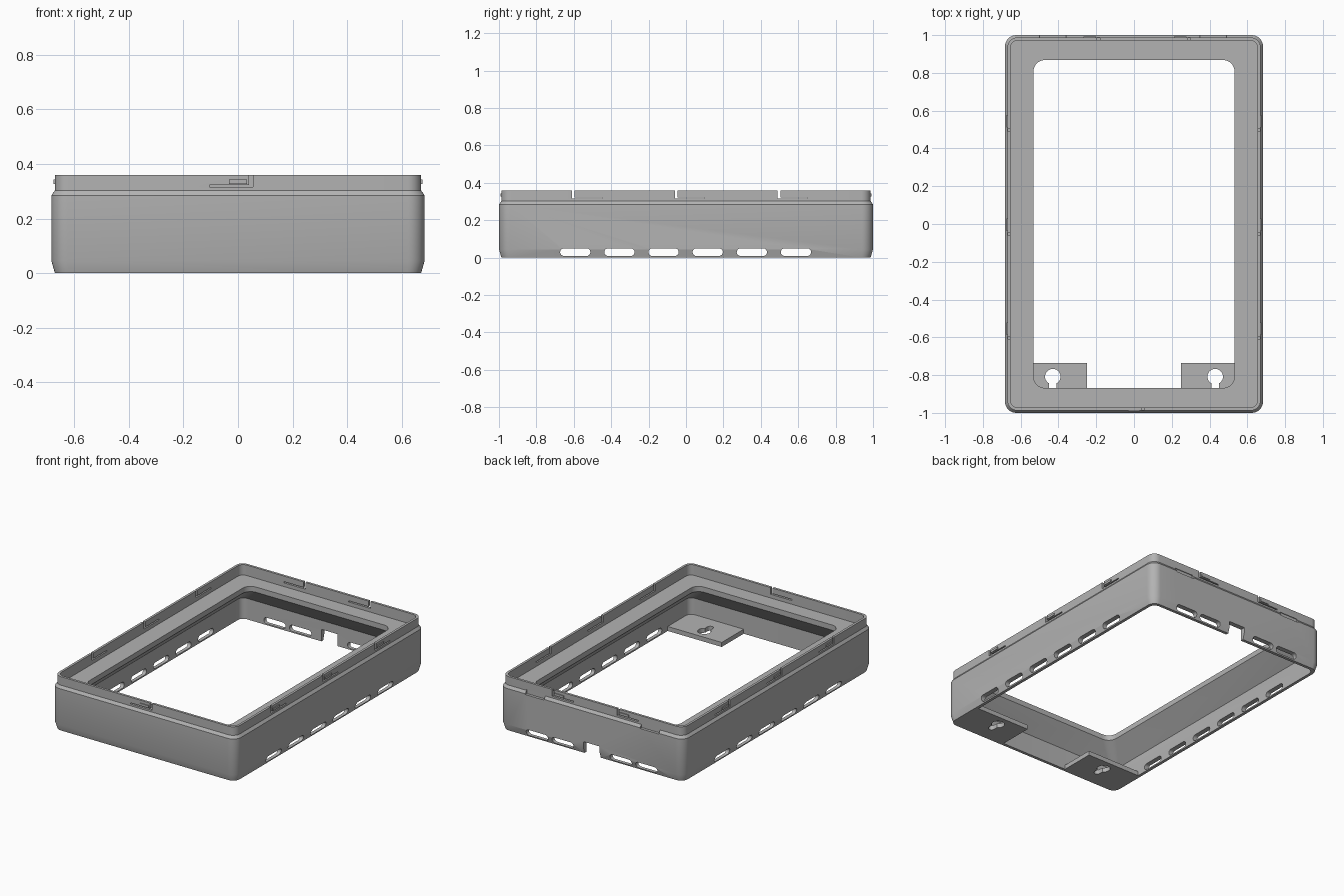
import bpy, bmesh, math

if "Cube" in bpy.data.objects:
    bpy.data.objects.remove(bpy.data.objects["Cube"])

grey = bpy.data.materials.new("plain grey")
grey.diffuse_color = (0.45, 0.45, 0.45, 1)
grey.use_nodes = True
grey.node_tree.nodes["Principled BSDF"].inputs["Base Color"].default_value = grey.diffuse_color


def make_object(name, bm):
    bmesh.ops.recalc_face_normals(bm, faces=bm.faces)
    mesh = bpy.data.meshes.new(name)
    bm.to_mesh(mesh)
    bm.free()
    mesh.materials.append(grey)
    obj = bpy.data.objects.new(name, mesh)
    bpy.context.collection.objects.link(obj)
    return obj


def rounded_rect(hx, hy, r, n=8):
    pts = []
    for i, (sx, sy) in enumerate(((1, 1), (-1, 1), (-1, -1), (1, -1))):
        for k in range(n + 1):
            a = math.pi / 2 * (i + k / n)
            pts.append((sx * (hx - r) + r * math.cos(a), sy * (hy - r) + r * math.sin(a)))
    return pts


def prism(bm, pts, d0, d1, place):
    """Extrude a flat outline (u, v) from depth d0 to d1."""
    a = [bm.verts.new(place(u, v, d0)) for u, v in pts]
    b = [bm.verts.new(place(u, v, d1)) for u, v in pts]
    bm.faces.new(a)
    bm.faces.new(b[::-1])
    for i in range(len(pts)):
        j = (i + 1) % len(pts)
        bm.faces.new((a[i], b[i], b[j], a[j]))


def box(u0, u1, v0, v1):
    return [(u0, v0), (u1, v0), (u1, v1), (u0, v1)]


def stadium(c, half, z0, z1, n=8):
    r, zc = (z1 - z0) / 2, (z0 + z1) / 2
    pts = []
    for s, start in ((1, -math.pi / 2), (-1, math.pi / 2)):
        for k in range(n + 1):
            a = start + math.pi * k / n
            pts.append((c + s * (half - r) + r * math.cos(a), zc + r * math.sin(a)))
    return pts


def clip_slit(s, d):
    return [(s, 0.38), (s, 0.315), (s + d * 0.16, 0.315), (s + d * 0.16, 0.323),
            (s + d * 0.015, 0.323), (s + d * 0.015, 0.38)]


# Placement on each wall: u runs along the wall, v is height, d is distance outwards
def right(u, v, d): return (d, u, v)
def left(u, v, d): return (-d, u, v)
def back(u, v, d): return (u, d, v)
def front(u, v, d): return (u, -d, v)
def flat(u, v, d): return (u, v, d)


def cut(obj, bm):
    cutter = make_object("cutter", bm)
    cutter.hide_render = True
    mod = obj.modifiers.new("cut", 'BOOLEAN')
    mod.operation = 'DIFFERENCE'
    mod.solver = 'EXACT'
    mod.object = cutter
    bpy.context.view_layer.objects.active = obj
    bpy.ops.object.modifier_apply(modifier=mod.name)
    bpy.data.objects.remove(cutter)


def smooth(obj):
    bpy.ops.object.select_all(action='DESELECT')
    obj.select_set(True)
    bpy.context.view_layer.objects.active = obj
    bpy.ops.object.shade_smooth_by_angle(angle=math.radians(25))


# Frame: closed cross-section (half x, half y, corner radius, z) swept round
section = [
    (0.670, 0.987, 0.050, 0.0), (0.683, 1.0, 0.060, 0.045), (0.683, 1.0, 0.060, 0.285),
    (0.670, 0.987, 0.050, 0.303), (0.670, 0.987, 0.050, 0.36), (0.654, 0.971, 0.038, 0.36),
    (0.654, 0.971, 0.038, 0.29), (0.532, 0.868, 0.060, 0.29), (0.532, 0.868, 0.060, 0.255),
    (0.650, 0.967, 0.040, 0.14), (0.650, 0.967, 0.040, 0.0),
]
bm = bmesh.new()
rings = [[bm.verts.new((x, y, z)) for x, y in rounded_rect(hx, hy, r)]
         for hx, hy, r, z in section]
for k, ring in enumerate(rings):
    nxt = rings[(k + 1) % len(rings)]
    for i in range(len(ring)):
        j = (i + 1) % len(ring)
        bm.faces.new((ring[i], ring[j], nxt[j], nxt[i]))
frame = make_object("frame", bm)

# Cable notch, vent slots, clip slits and pry recesses
clips = [(w, s, 1, 0.670) for w in (right, left) for s in (-0.61, -0.06, 0.49)]
clips += [(front, 0.055, -1, 0.987), (back, -0.18, -1, 0.987), (back, 0.30, -1, 0.987)]
bm = bmesh.new()
for i in range(6):
    for wall in (right, left):
        prism(bm, stadium(-0.592 + i * 0.236, 0.081, 0.009, 0.05), 0.62, 0.72, wall)
for x in (-0.405, -0.215, 0.215, 0.405):
    prism(bm, stadium(x, 0.081, 0.009, 0.05), 0.93, 1.04, back)
prism(bm, box(-0.06, 0.06, -0.05, 0.08), 0.93, 1.04, back)
for wall, s, d, face in clips:
    prism(bm, clip_slit(s, d), face - 0.04, face + 0.04, wall)
for x0, x1 in ((-0.50, -0.36), (0.35, 0.49)):
    prism(bm, box(x0, x1, 0.28, 0.31), 0.982, 1.04, back)
cut(frame, bm)
smooth(frame)

# Snap bumps on the clips
bm = bmesh.new()
for wall, s, d, face in clips:
    prism(bm, box(s + d * 0.022, s + d * 0.088, 0.327, 0.342), face - 0.005, face + 0.006, wall)
make_object("snap_bumps", bm)

# Wall-mount tabs with keyholes in the two front corners
for side, name in ((1, "right_mount_tab"), (-1, "left_mount_tab")):
    bm = bmesh.new()
    prism(bm, box(side * 0.25, side * 0.653, -0.97, -0.735), 0.0, 0.03, flat)
    tab = make_object(name, bm)
    cx, cy, r, w = side * 0.43, -0.808, 0.041, 0.02
    a0 = math.asin(w / r)
    hole = []
    for k in range(25):
        a = -math.pi / 2 + a0 + (2 * math.pi - 2 * a0) * k / 24
        hole.append((cx + r * math.cos(a), cy + r * math.sin(a)))
    for k in range(9):
        a = math.pi + math.pi * k / 8
        hole.append((cx + w * math.cos(a), -0.87 + w * math.sin(a)))
    bm = bmesh.new()
    prism(bm, hole, -0.05, 0.08, flat)
    cut(tab, bm)
    smooth(tab)
